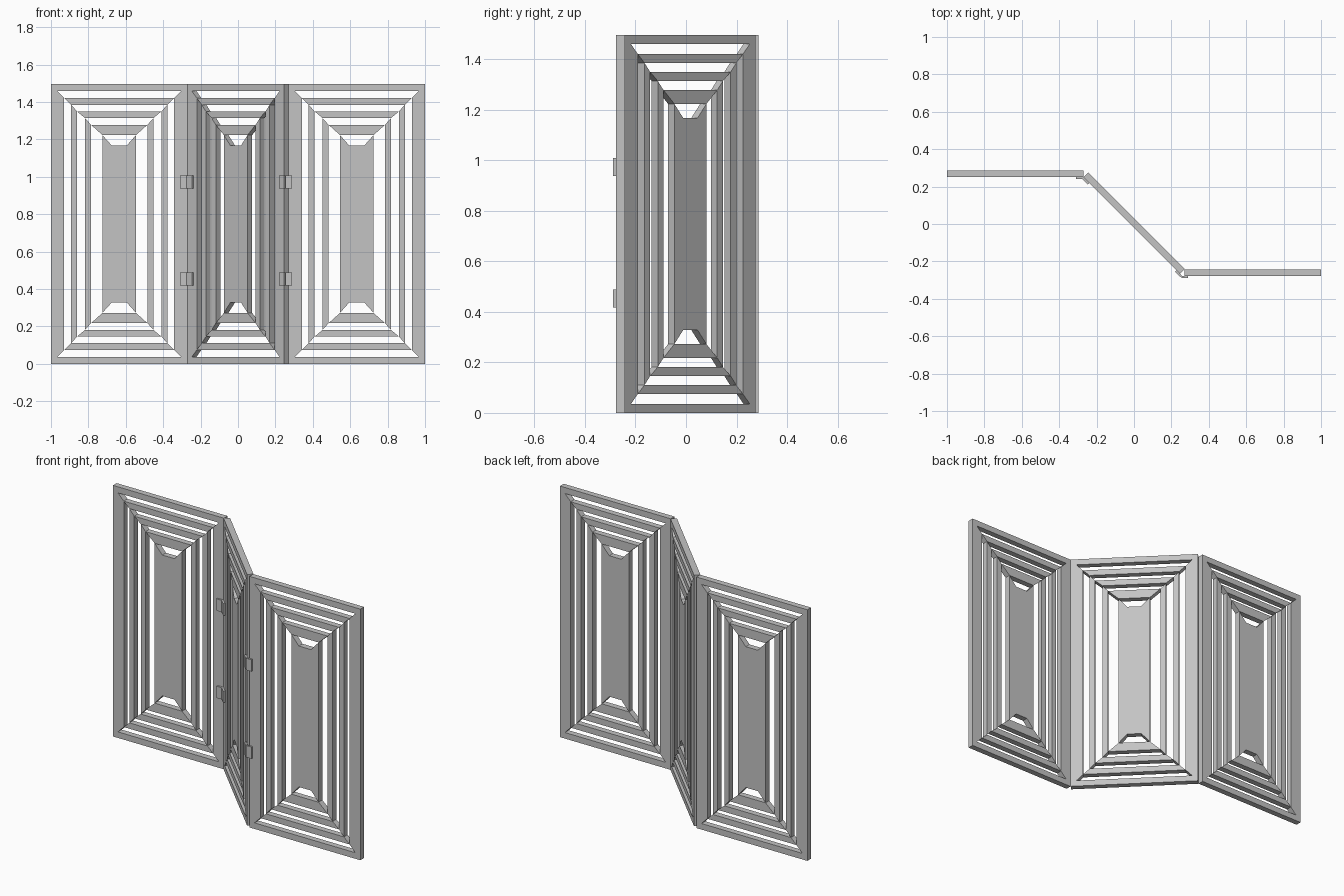
import bpy, bmesh
from math import radians
from mathutils import Matrix, Vector

cube = bpy.data.objects.get("Cube")
if cube:
    bpy.data.objects.remove(cube)

HEIGHT, HALF, THICK = 1.495, 0.365, 0.035
LEAF = 0.011                      # hinge leaf thickness

grey = bpy.data.materials.new("screen grey")
grey.use_nodes = True
colour = (0.55, 0.55, 0.55, 1)
grey.diffuse_color = colour
grey.node_tree.nodes["Principled BSDF"].inputs["Base Color"].default_value = colour

# Points along the mitre line: distance from panel centre line, drop from the top
MITRE = [(0.332, 0.036), (0.294, 0.075), (0.257, 0.11), (0.225, 0.146),
         (0.182, 0.182), (0.15, 0.218), (0.09, 0.272), (0.04, 0.328)]


def corner(i, sx, top):
    """Mitre point i in one of the four quarters; -1 is the outer corner."""
    x, drop = (HALF, 0) if i < 0 else MITRE[i]
    return (sx * x, HEIGHT - drop if top else drop)


def rail(a, b, top):
    return [corner(a, -1, top), corner(a, 1, top), corner(b, 1, top), corner(b, -1, top)]


def stile(a, b, sx):
    return [corner(a, sx, 0), corner(a, sx, 1), corner(b, sx, 1), corner(b, sx, 0)]


def plate(name, outlines, matrix, thick=THICK):
    """Flat outlines in x and z, joined and thickened about y = 0."""
    bm = bmesh.new()
    for outline in outlines:
        bm.faces.new([bm.verts.new((x, -thick / 2, z)) for x, z in outline])
    bmesh.ops.remove_doubles(bm, verts=bm.verts, dist=0.0001)
    bmesh.ops.recalc_face_normals(bm, faces=bm.faces)
    front = list(bm.faces)
    back = bmesh.ops.extrude_face_region(bm, geom=front, use_keep_orig=True)["geom"]
    bmesh.ops.translate(bm, vec=(0, thick, 0),
                        verts=[v for v in back if isinstance(v, bmesh.types.BMVert)])
    bmesh.ops.recalc_face_normals(bm, faces=bm.faces)
    mesh = bpy.data.meshes.new(name)
    bm.to_mesh(mesh)
    bm.free()
    mesh.materials.append(grey)
    obj = bpy.data.objects.new(name, mesh)
    obj.matrix_world = matrix
    bpy.context.collection.objects.link(obj)


def panel(side, matrix):
    # Outer frame: the stiles reach one mitre step further in than the rails
    frame = [rail(-1, 0, top) for top in (0, 1)]
    for sx in (-1, 1):
        frame.append([corner(-1, sx, 0), corner(-1, sx, 1), corner(0, sx, 1),
                      corner(1, sx, 1), corner(1, sx, 0), corner(0, sx, 0)])
    plate(side + "_frame", frame, matrix)
    # Nested slats, alternating across the mitre line
    for n, i in enumerate((1, 3, 5), 1):
        for top, word in enumerate(("lower", "upper")):
            plate(f"{side}_{word}_slat_{n}", [rail(i, i + 1, top)], matrix)
    for n, i in enumerate((2, 4), 1):
        for sx in (-1, 1):
            word = "left" if sx > 0 else "right"
            plate(f"{side}_{word}_upright_slat_{n}", [stile(i, i + 1, sx)], matrix)
    # Centre board with a notch at each end
    board = [corner(i, sx, top) for i, sx, top in
             ((6, -1, 1), (7, -1, 1), (7, 1, 1), (6, 1, 1),
              (6, 1, 0), (7, 1, 0), (7, -1, 0), (6, -1, 0))]
    plate(side + "_centre_board", [board], matrix)


right = Matrix.Translation((-0.635, 0.2695, 0))
middle = Matrix.Translation((0, 0.005, 0)) @ Matrix.Rotation(radians(-45), 4, "Z")
left = Matrix.Translation((0.635, -0.2595, 0))
panel("right_panel", right)
panel("middle_panel", middle)
panel("left_panel", left)

# Folded hinges: one leaf on each of the two panels that meet
forward = Matrix.Translation(Vector((0, -(THICK + LEAF) / 2, 0)))
LEAVES = [("right_hinge_outer_leaf", right, 0.325, 0.367),
          ("right_hinge_inner_leaf", middle, -0.367, -0.32),
          ("left_hinge_inner_leaf", middle, 0.34, 0.378),
          ("left_hinge_outer_leaf", left, -0.382, -0.345)]
for name, matrix, x0, x1 in LEAVES:
    for word, z in (("lower", 0.418), ("upper", 0.938)):
        outline = [(x0, z), (x1, z), (x1, z + 0.07), (x0, z + 0.07)]
        plate(f"{word}_{name}", [outline], matrix @ forward, LEAF)
